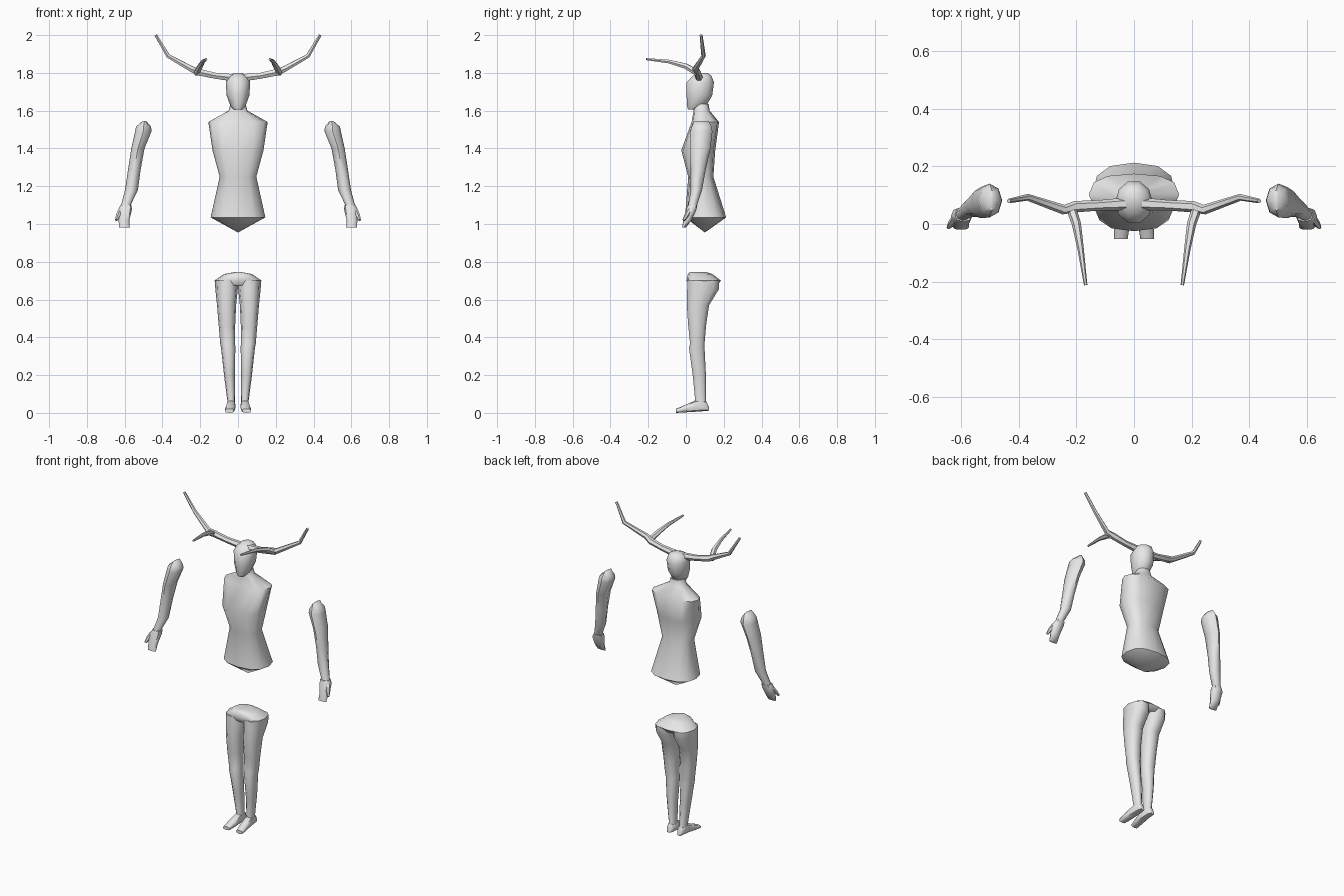
import bpy, bmesh, math
from mathutils import Vector

grey = bpy.data.materials.new("plain grey")
grey.diffuse_color = (0.8, 0.8, 0.8, 1)


def skin(name, rings, angle=55):
    """Bridge equal-sized rings of points into a closed, smooth-shaded shell."""
    bm = bmesh.new()
    loops = [[bm.verts.new(p) for p in ring] for ring in rings]
    n = len(loops[0])
    for a, b in zip(loops, loops[1:]):
        for i in range(n):
            bm.faces.new((a[i], a[(i + 1) % n], b[(i + 1) % n], b[i]))
    bm.faces.new(loops[0])
    bm.faces.new(loops[-1])
    bmesh.ops.remove_doubles(bm, verts=bm.verts, dist=0.0005)
    bmesh.ops.recalc_face_normals(bm, faces=bm.faces)
    me = bpy.data.meshes.new(name)
    bm.to_mesh(me)
    bm.free()
    me.materials.append(grey)
    ob = bpy.data.objects.new(name, me)
    bpy.context.collection.objects.link(ob)
    bpy.ops.object.select_all(action='DESELECT')
    ob.select_set(True)
    bpy.context.view_layer.objects.active = ob
    bpy.ops.object.shade_smooth_by_angle(angle=math.radians(angle))
    return ob


def loft(name, sections, n=8, power=1.0, side=1, along_y=False):
    """Each section: level, x min, x max, depth min, depth max."""
    def bulge(v):
        return math.copysign(abs(v) ** power, v) if abs(v) > 1e-6 else 0
    rings = []
    for level, x0, x1, d0, d1 in sections:
        ring = []
        for i in range(n):
            a = math.tau * i / n
            x = (x0 + x1) / 2 + (x1 - x0) / 2 * bulge(math.cos(a))
            d = (d0 + d1) / 2 + (d1 - d0) / 2 * bulge(math.sin(a))
            ring.append((side * x, level, d) if along_y else (side * x, d, level))
        rings.append(ring)
    return skin(name, rings)


def tube(name, path, side=1, n=6):
    """Tapering tube through points (x, y, z, radius)."""
    pts = [Vector((side * p[0], p[1], p[2])) for p in path]
    rings = []
    for i, p in enumerate(pts):
        t = (pts[min(i + 1, len(pts) - 1)] - pts[max(i - 1, 0)]).normalized()
        ref = Vector((0, 0, 1)) if abs(t.z) < 0.9 else Vector((0, 1, 0))
        u = t.cross(ref).normalized()
        v = t.cross(u)
        rings.append([p + path[i][3] * (u * math.cos(math.tau * k / n) + v * math.sin(math.tau * k / n))
                      for k in range(n)])
    return skin(name, rings)


# Torso: pointed base, narrow waist, broad chest, short neck
loft("torso", [(0.955, 0, 0, 0.10, 0.10), (1.035, -0.145, 0.145, -0.005, 0.213),
               (1.25, -0.097, 0.097, 0.012, 0.145), (1.39, -0.135, 0.135, -0.025, 0.155),
               (1.54, -0.157, 0.157, 0.03, 0.175), (1.60, -0.05, 0.05, 0.04, 0.125),
               (1.635, -0.04, 0.04, 0.04, 0.12)], n=12, power=0.8)

# Head: narrow chin, rounded crown
loft("head", [(1.605, -0.022, 0.022, 0.01, 0.06), (1.625, -0.04, 0.04, 0.003, 0.11),
              (1.68, -0.06, 0.06, 0.0, 0.142), (1.75, -0.065, 0.065, 0.0, 0.152),
              (1.785, -0.052, 0.052, 0.035, 0.137), (1.80, -0.02, 0.02, 0.07, 0.115)], n=10)

# Pelvis joining both legs
loft("pelvis", [(0.745, -0.02, 0.02, 0.02, 0.11), (0.735, -0.075, 0.075, 0.01, 0.14),
                (0.70, -0.125, 0.125, 0.003, 0.185), (0.675, -0.11, 0.11, 0.02, 0.165)],
     n=12, power=0.8)

for side, tag in ((1, "right"), (-1, "left")):
    # Antler beam and forward tine
    tube(f"{tag}_antler_beam", [(0.03, 0.07, 1.775, 0.022), (0.12, 0.065, 1.785, 0.018),
                                (0.205, 0.06, 1.803, 0.020), (0.245, 0.05, 1.82, 0.017),
                                (0.37, 0.093, 1.89, 0.012), (0.435, 0.08, 2.0, 0.008)], side)
    tube(f"{tag}_antler_tine", [(0.22, 0.06, 1.80, 0.018), (0.20, 0.0, 1.835, 0.016),
                                (0.185, -0.09, 1.86, 0.011), (0.168, -0.212, 1.873, 0.006)], side)

    # Arm: shoulder cap, upper arm, forearm, hand
    loft(f"{tag}_arm", [(1.545, 0.485, 0.505, 0.045, 0.12), (1.515, 0.46, 0.54, 0.03, 0.135),
                        (1.49, 0.458, 0.545, 0.023, 0.14), (1.40, 0.495, 0.565, 0.02, 0.13),
                        (1.29, 0.515, 0.582, 0.025, 0.105), (1.18, 0.53, 0.598, 0.025, 0.085),
                        (1.09, 0.573, 0.622, 0.01, 0.055)], n=8, side=side)
    loft(f"{tag}_hand", [(1.10, 0.563, 0.622, 0.008, 0.06), (1.075, 0.562, 0.636, 0.0, 0.055),
                         (1.02, 0.575, 0.632, -0.015, 0.03), (0.982, 0.573, 0.63, -0.02, 0.0)],
         n=8, power=0.75, side=side)
    tube(f"{tag}_thumb", [(0.622, 0.02, 1.075, 0.013), (0.635, 0.002, 1.045, 0.012),
                          (0.645, -0.012, 1.02, 0.007)], side)

    # Leg: thigh, knee step, calf, ankle
    loft(f"{tag}_leg", [(0.70, 0.0, 0.122, 0.005, 0.18), (0.655, 0.001, 0.12, 0.003, 0.178),
                        (0.57, 0.01, 0.111, 0.002, 0.125), (0.46, 0.015, 0.102, 0.01, 0.108),
                        (0.365, 0.015, 0.094, 0.02, 0.10), (0.345, 0.014, 0.09, 0.014, 0.10),
                        (0.20, 0.017, 0.074, 0.034, 0.107), (0.06, 0.016, 0.056, 0.048, 0.106),
                        (0.03, 0.014, 0.06, 0.045, 0.115)], n=10, power=0.85, side=side)

    # Foot: wedge from heel to toe
    loft(f"{tag}_foot", [(0.122, 0.024, 0.05, 0.012, 0.03), (0.105, 0.014, 0.058, 0.01, 0.065),
                         (0.05, 0.012, 0.062, 0.006, 0.066), (0.0, 0.014, 0.068, 0.003, 0.044),
                         (-0.052, 0.022, 0.07, 0.0, 0.022)], n=8, power=0.75, side=side, along_y=True)
